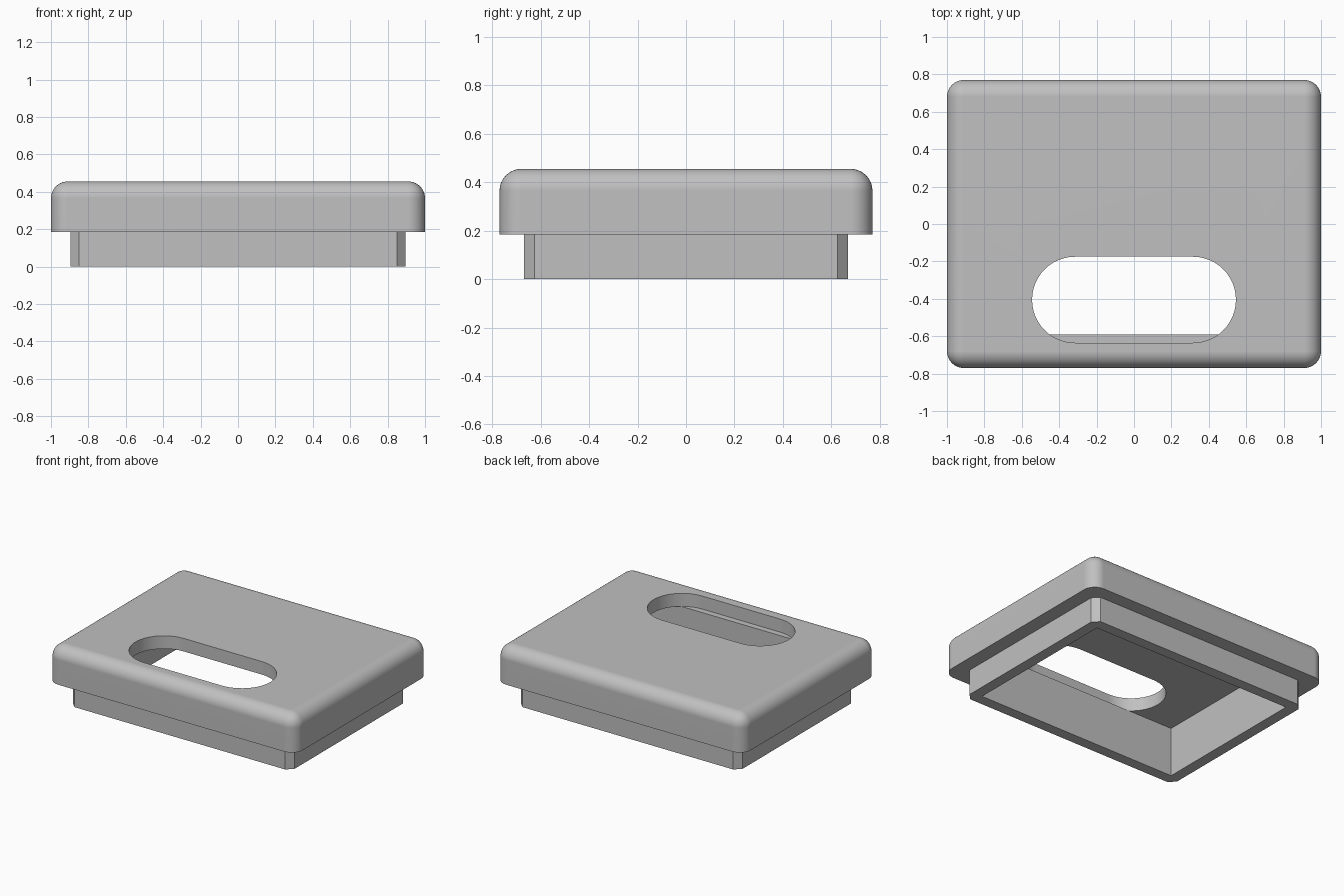
import bpy, bmesh, math
from mathutils import Matrix

cube = bpy.data.objects.get("Cube")
if cube:
    bpy.data.objects.remove(cube, do_unlink=True)

grey = bpy.data.materials.new("plain grey")
grey.use_nodes = True
COLOUR = (0.53, 0.53, 0.53, 1)
grey.diffuse_color = COLOUR
grey.node_tree.nodes["Principled BSDF"].inputs["Base Color"].default_value = COLOUR

HALF_X, HALF_Y = 1.0, 0.77
RIM_Z, CEILING_Z, TOP_Z = 0.185, 0.36, 0.455
FILLET = 0.09


def to_object(bm, name):
    bmesh.ops.recalc_face_normals(bm, faces=bm.faces)
    mesh = bpy.data.meshes.new(name)
    bm.to_mesh(mesh)
    bm.free()
    mesh.materials.append(grey)
    obj = bpy.data.objects.new(name, mesh)
    bpy.context.collection.objects.link(obj)
    return obj


def box(name, hx, hy, z0, z1, bevel=0, segments=1, round_top=False):
    """Box whose upright edges, and optionally top edges, are bevelled."""
    bm = bmesh.new()
    bmesh.ops.create_cube(bm, size=1)
    bmesh.ops.transform(bm, verts=bm.verts, matrix=Matrix.Translation((0, 0, (z0 + z1) / 2))
                        @ Matrix.Diagonal((2 * hx, 2 * hy, z1 - z0, 1)))
    if bevel:
        middle = (z0 + z1) / 2
        edges = []
        for e in bm.edges:
            heights = [v.co.z for v in e.verts]
            upright = abs(heights[0] - heights[1]) > 0.01
            if upright or (round_top and min(heights) > middle):
                edges.append(e)
        bmesh.ops.bevel(bm, geom=edges, offset=bevel, segments=segments,
                        profile=0.5, affect='EDGES')
    return to_object(bm, name)


def slot(name, half_length, radius, y, z0, z1, steps=24):
    """Upright prism with a stadium outline."""
    bm = bmesh.new()
    ring = []
    for side in (1, -1):
        for i in range(steps + 1):
            a = math.pi * i / steps - side * math.pi / 2
            if side < 0:
                a = math.pi / 2 + math.pi * i / steps
            ring.append(bm.verts.new((side * (half_length - radius) + radius * math.cos(a),
                                      y + radius * math.sin(a), z0)))
    face = bm.faces.new(ring)
    out = bmesh.ops.extrude_face_region(bm, geom=[face])
    top = [g for g in out["geom"] if isinstance(g, bmesh.types.BMVert)]
    bmesh.ops.translate(bm, verts=top, vec=(0, 0, z1 - z0))
    return to_object(bm, name)


def combine(target, tool, operation):
    mod = target.modifiers.new(operation.title(), 'BOOLEAN')
    mod.operation, mod.object, mod.solver = operation, tool, 'EXACT'
    bpy.context.view_layer.objects.active = target
    bpy.ops.object.modifier_apply(modifier=mod.name)
    bpy.data.objects.remove(tool, do_unlink=True)


# Rounded cover with a narrower chamfered skirt below it
cover = box("slotted_cover", HALF_X, HALF_Y, RIM_Z, TOP_Z, FILLET, 10, True)
skirt = box("skirt", 0.895, 0.67, 0, 0.3, 0.045)
combine(cover, skirt, 'UNION')

# Square-cornered hollow underneath, then the slot through the top plate
combine(cover, box("hollow", 0.815, 0.59, -0.1, CEILING_Z), 'DIFFERENCE')
combine(cover, slot("slot", 0.545, 0.23, -0.405, CEILING_Z, 0.6), 'DIFFERENCE')

# Smooth fillets, crisp flat faces
bpy.ops.object.select_all(action='DESELECT')
cover.select_set(True)
bpy.context.view_layer.objects.active = cover
bpy.ops.object.shade_smooth_by_angle(angle=math.radians(30))
weighted = cover.modifiers.new("Weighted normals", 'WEIGHTED_NORMAL')
weighted.keep_sharp = True
